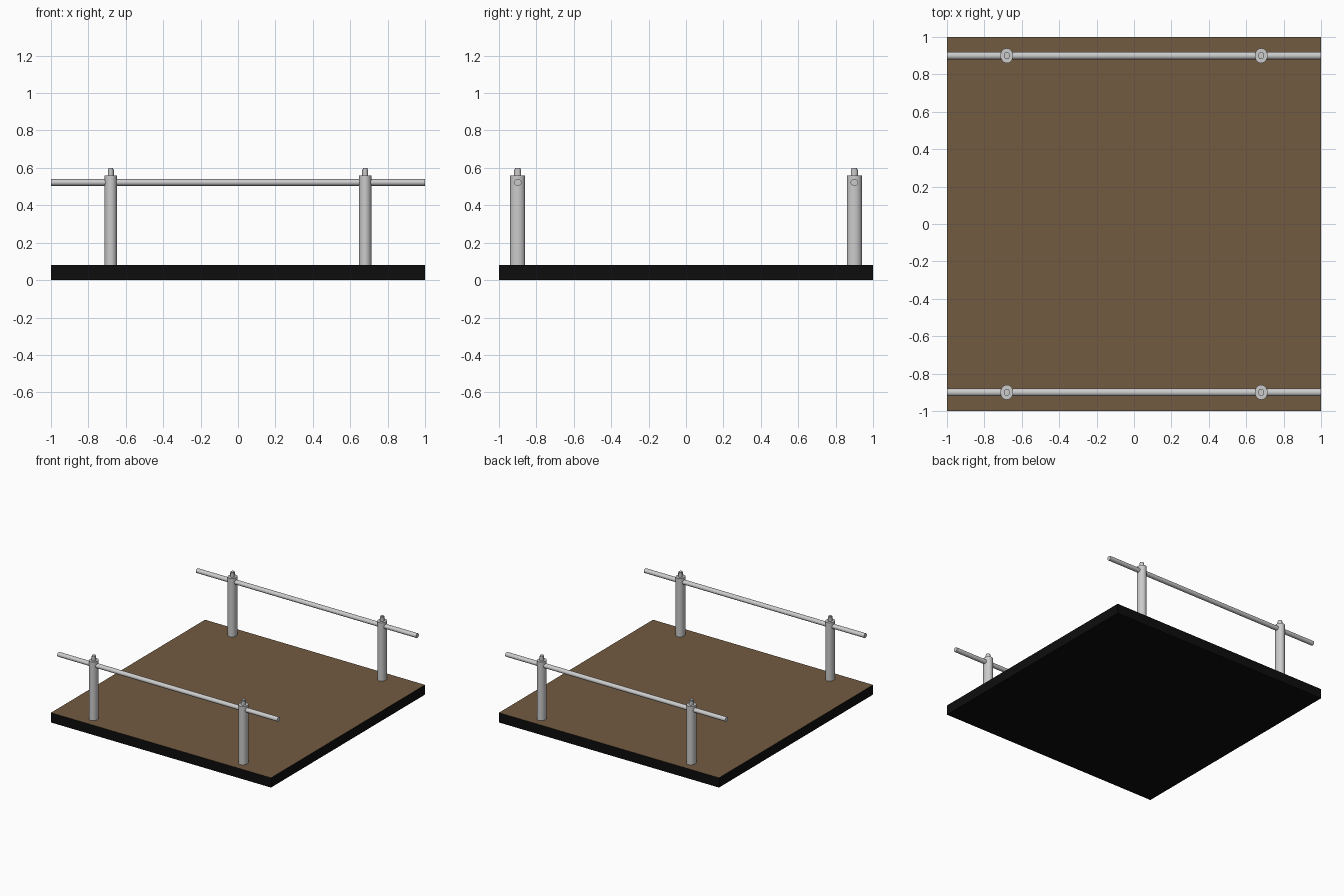
import bpy, bmesh
from math import cos, sin, pi, radians

if "Cube" in bpy.data.objects:
    bpy.data.objects.remove(bpy.data.objects["Cube"])


def material(name, rgb):
    m = bpy.data.materials.new(name)
    m.diffuse_color = (*rgb, 1)
    m.use_nodes = True
    m.node_tree.nodes["Principled BSDF"].inputs["Base Color"].default_value = m.diffuse_color
    return m


def add_object(name, bm):
    bmesh.ops.recalc_face_normals(bm, faces=bm.faces)
    me = bpy.data.meshes.new(name)
    bm.to_mesh(me)
    bm.free()
    ob = bpy.data.objects.new(name, me)
    bpy.context.collection.objects.link(ob)
    return ob


def smooth(ob):
    bpy.ops.object.select_all(action='DESELECT')
    ob.select_set(True)
    bpy.context.view_layer.objects.active = ob
    bpy.ops.object.shade_smooth_by_angle(angle=radians(35))


def stack(name, rings, place, sides=24):
    """Capped tube through rings of (distance, radius_a, radius_b)."""
    bm = bmesh.new()
    loops = [[bm.verts.new(place(d, a * cos(2 * pi * i / sides), b * sin(2 * pi * i / sides)))
              for i in range(sides)] for d, a, b in rings]
    for lo, hi in zip(loops, loops[1:]):
        for i in range(sides):
            j = (i + 1) % sides
            bm.faces.new((lo[i], lo[j], hi[j], hi[i]))
    bm.faces.new(loops[0])
    bm.faces.new(loops[-1])
    ob = add_object(name, bm)
    smooth(ob)
    return ob


# Deck: dark slab with a brown top face
bm = bmesh.new()
bmesh.ops.create_cube(bm, size=1)
for v in bm.verts:
    v.co = (v.co.x * 2, v.co.y * 2, (v.co.z + 0.5) * 0.08)
deck = add_object("deck", bm)
deck.data.materials.append(material("dark_edge", (0.004, 0.004, 0.004)))
deck.data.materials.append(material("brown_top", (0.168, 0.105, 0.053)))
for p in deck.data.polygons:
    p.material_index = 1 if p.normal.z > 0.5 else 0

for side, y in (("front", -0.9), ("back", 0.9)):
    # Rail running the full length
    stack(f"{side}_rail", [(-1, 0.02, 0.018), (1, 0.02, 0.018)],
          lambda d, a, b: (d, y + a, 0.522 + b))
    for end, x in (("left", -0.68), ("right", 0.68)):
        def upright(d, a, b):
            return (x + a, y + b, d)
        # Slightly oval post with a small stepped knob on top
        stack(f"{side}_{end}_post", [(0.08, 0.034, 0.04), (0.56, 0.034, 0.04)], upright)
        stack(f"{side}_{end}_knob",
              [(0.56, 0.016, 0.019), (0.592, 0.016, 0.019),
               (0.592, 0.013, 0.015), (0.6, 0.013, 0.015)], upright)
